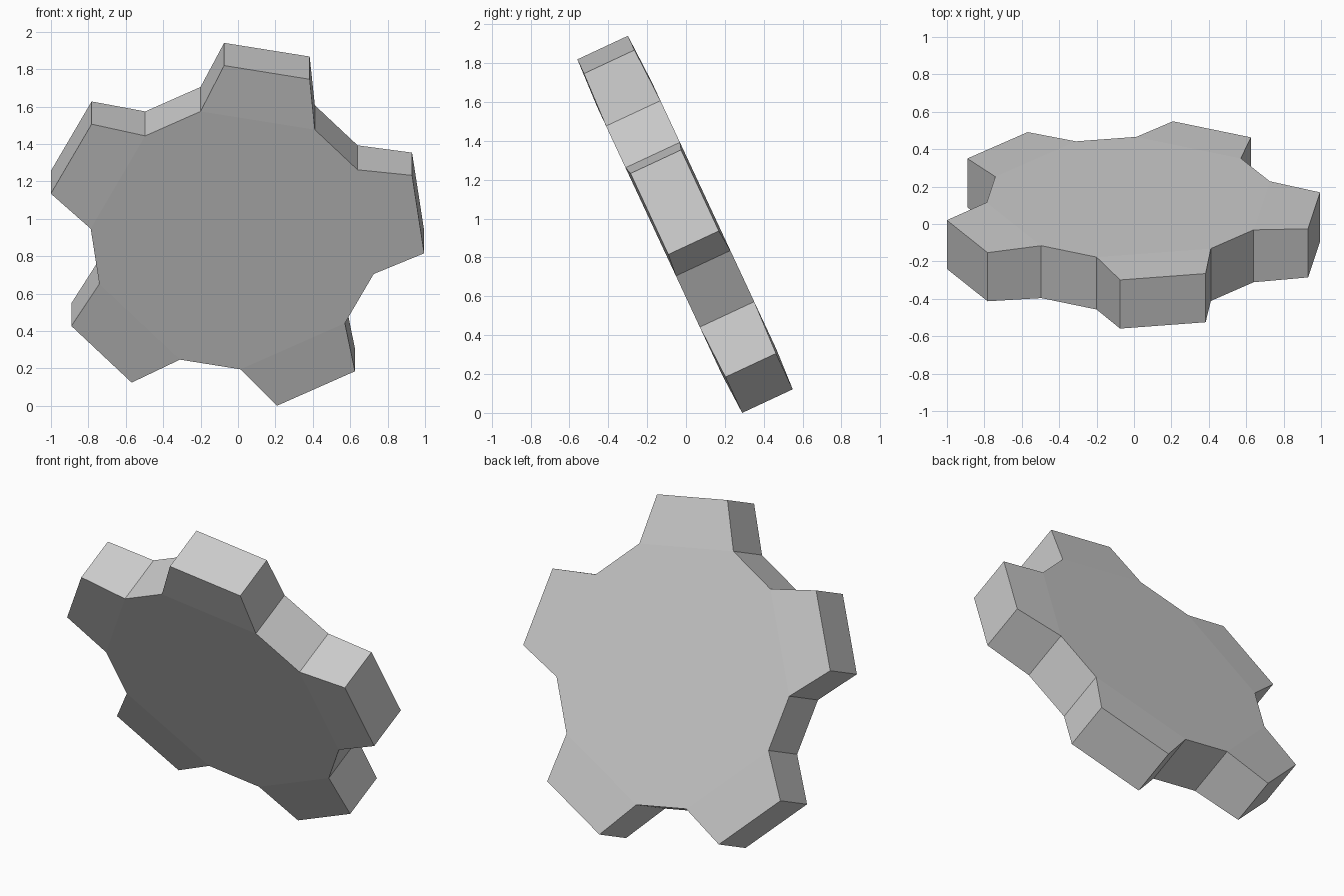
import bpy, bmesh
from math import cos, sin, radians
from mathutils import Matrix

if "Cube" in bpy.data.objects:
    bpy.data.objects.remove(bpy.data.objects["Cube"])

TEETH = 5
ROOT_R, ROOT_HALF_ANGLE, ROOT_HALF_THICK = 0.772, 23.7, 0.1545
TIP_R, TIP_HALF_ANGLE, TIP_HALF_THICK = 1.017, 13.2, 0.1435
FIRST_TOOTH = 8

bm = bmesh.new()


def edge_pair(radius, angle, half_thick):
    """Front and back vertex at one corner of the gear outline."""
    a = radians(angle)
    return [bm.verts.new((radius * cos(a), radius * sin(a), s * half_thick))
            for s in (1, -1)]


# Outline corners: root, tip, tip, root for each tooth
teeth = []
for i in range(TEETH):
    mid = FIRST_TOOTH + i * 360 / TEETH
    teeth.append([
        edge_pair(ROOT_R, mid - ROOT_HALF_ANGLE, ROOT_HALF_THICK),
        edge_pair(TIP_R, mid - TIP_HALF_ANGLE, TIP_HALF_THICK),
        edge_pair(TIP_R, mid + TIP_HALF_ANGLE, TIP_HALF_THICK),
        edge_pair(ROOT_R, mid + ROOT_HALF_ANGLE, ROOT_HALF_THICK)])

# Body discs and slightly tapered tooth faces, front and back
for side in (0, 1):
    bm.faces.new([t[k][side] for t in teeth for k in (0, 3)])
    for t in teeth:
        bm.faces.new([corner[side] for corner in t])

# Rim walls
rim = [corner for t in teeth for corner in t]
for a, b in zip(rim, rim[1:] + rim[:1]):
    bm.faces.new((a[0], a[1], b[1], b[0]))

# Tilt the gear so its top leans to the front, resting on the ground
bmesh.ops.recalc_face_normals(bm, faces=bm.faces)
bm.transform(Matrix.Rotation(radians(115), 4, 'X'))
lowest = min(v.co.z for v in bm.verts)
bm.transform(Matrix.Translation((-0.0175, 0, -lowest)))

mesh = bpy.data.meshes.new("gear")
bm.to_mesh(mesh)
bm.free()
bpy.context.collection.objects.link(bpy.data.objects.new("gear", mesh))
